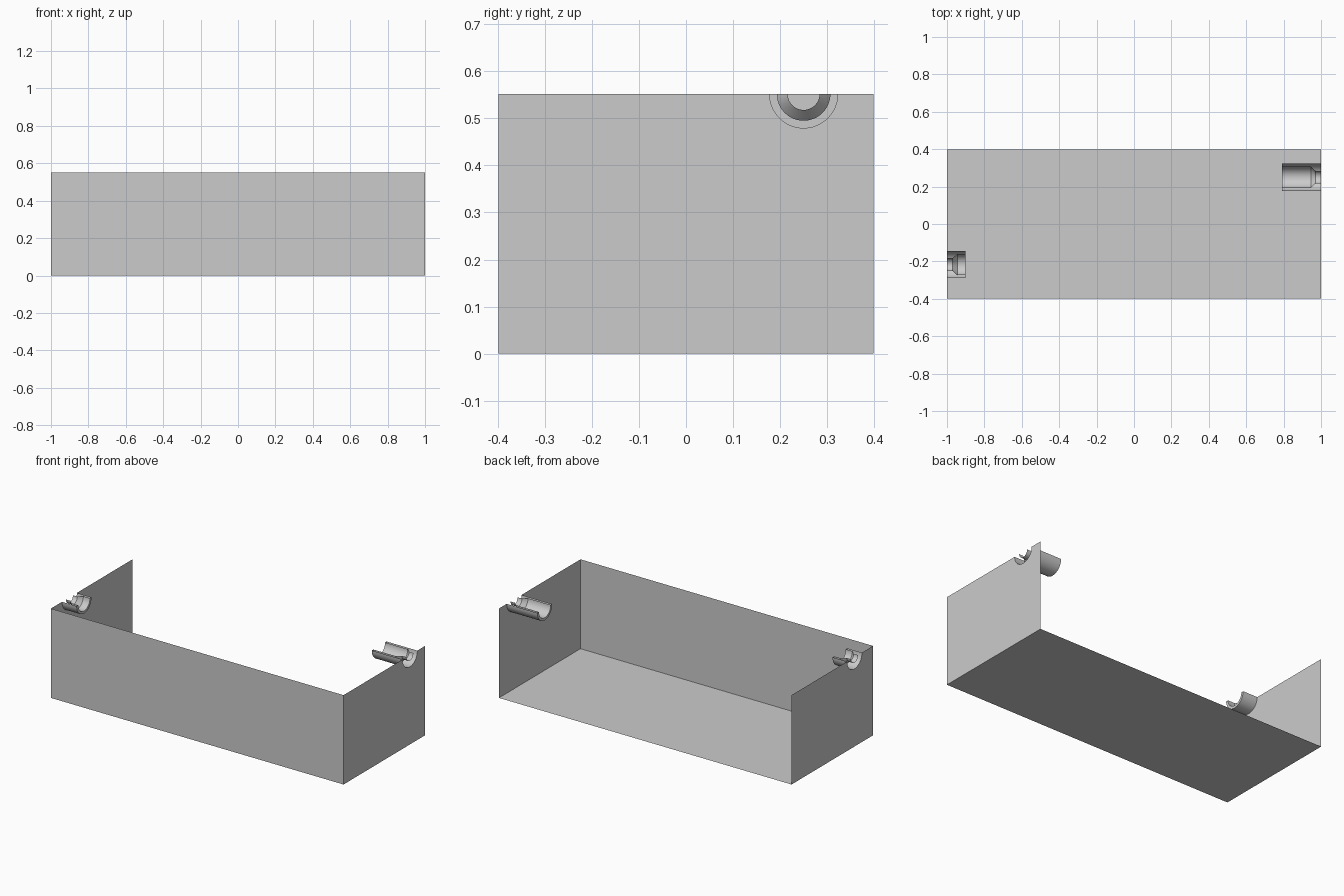
import bpy
import bmesh
from math import pi, sin, cos

cube = bpy.data.objects.get("Cube")
if cube:
    bpy.data.objects.remove(cube)

HALF_X, HALF_Y, TOP = 1.0, 0.398, 0.552
R_OUT, R_IN, R_NECK = 0.0725, 0.057, 0.034
SEGMENTS = 24

grey = bpy.data.materials.new("plain grey")
grey.use_nodes = True
grey.diffuse_color = (0.6, 0.6, 0.6, 1)
grey.node_tree.nodes["Principled BSDF"].inputs["Base Color"].default_value = (0.6, 0.6, 0.6, 1)


def finish(name, bm, smooth=False):
    mesh = bpy.data.meshes.new(name)
    bm.to_mesh(mesh)
    bm.free()
    mesh.materials.append(grey)
    obj = bpy.data.objects.new(name, mesh)
    bpy.context.collection.objects.link(obj)
    if smooth:
        bpy.ops.object.select_all(action="DESELECT")
        obj.select_set(True)
        bpy.context.view_layer.objects.active = obj
        bpy.ops.object.shade_smooth_by_angle(angle=pi / 6)
    return obj


def sheet(name, points, outward):
    bm = bmesh.new()
    face = bm.faces.new([bm.verts.new(p) for p in points])
    face.normal_update()
    if sum(a * b for a, b in zip(face.normal, outward)) < 0:
        face.normal_flip()
    bmesh.ops.triangulate(bm, faces=bm.faces[:])
    finish(name, bm)


def arc(y, radius):
    """Lower half circle in the side plane, from -y to +y."""
    angles = [pi + pi * i / SEGMENTS for i in range(SEGMENTS + 1)]
    return [(y + radius * cos(a), TOP + radius * sin(a)) for a in angles]


def end_wall(name, side, y):
    # End wall with a half-round notch in its top edge
    outline = [(-HALF_Y, 0), (-HALF_Y, TOP)] + arc(y, R_OUT) + [(HALF_Y, TOP), (HALF_Y, 0)]
    sheet(name, [(side * HALF_X, py, pz) for py, pz in outline], (side, 0, 0))


def half_socket(name, side, y, length):
    # Outer shell, rim, chamber, taper and neck as one swept profile
    profile = [(0, R_OUT), (length, R_OUT), (length, R_IN),
               (0.055, R_IN), (0.03, R_NECK), (0, R_NECK)]
    bm = bmesh.new()
    rows = [[bm.verts.new((side * (HALF_X - depth), py, pz)) for py, pz in arc(y, r)]
            for depth, r in profile]
    for a, b in zip(rows, rows[1:]):
        for i in range(SEGMENTS):
            quad = [a[i], a[i + 1], b[i + 1], b[i]]
            bm.faces.new(quad if side < 0 else quad[::-1])
    finish(name, bm, smooth=True)


# Tray: floor and front wall, open at the back and top
sheet("floor", [(-HALF_X, -HALF_Y, 0), (HALF_X, -HALF_Y, 0),
                (HALF_X, HALF_Y, 0), (-HALF_X, HALF_Y, 0)], (0, 0, -1))
sheet("front_wall", [(-HALF_X, -HALF_Y, 0), (HALF_X, -HALF_Y, 0),
                     (HALF_X, -HALF_Y, TOP), (-HALF_X, -HALF_Y, TOP)], (0, -1, 0))

# End walls, each with its half socket on the inside
for label, side, y, length in (("left", 1, 0.25, 0.21), ("right", -1, -0.217, 0.1)):
    end_wall(label + "_wall", side, y)
    half_socket(label + "_socket", side, y, length)
